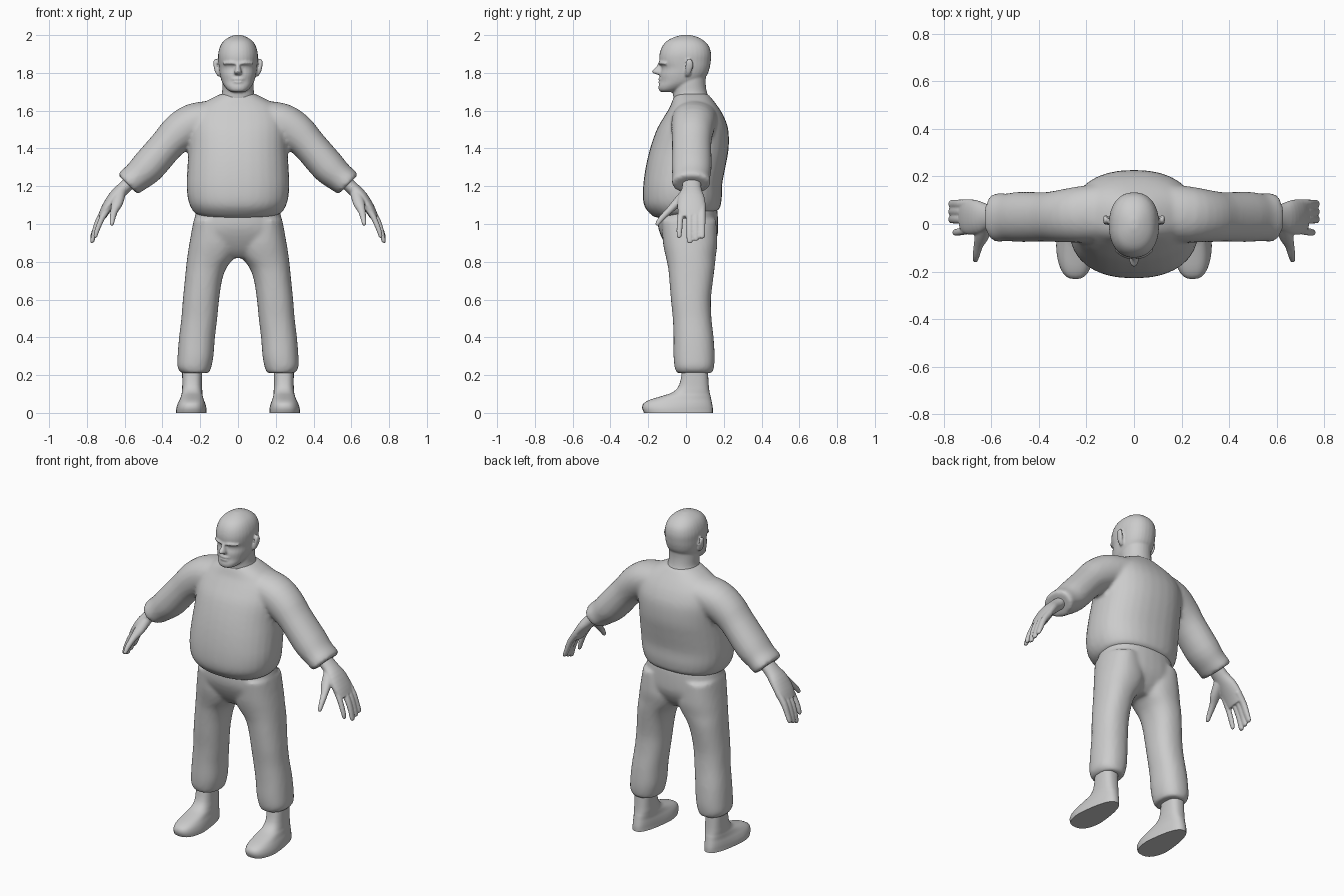
import bpy, bmesh, math
from mathutils import Vector

GREY = bpy.data.materials.new("plain grey")
GREY.diffuse_color = (0.6, 0.6, 0.6, 1)
N = 32


def catmull(rows, k):
    """Insert k smooth steps between consecutive section rows."""
    out = []
    for i in range(len(rows) - 1):
        a, b, c, d = (rows[max(0, min(len(rows) - 1, i + o))] for o in (-1, 0, 1, 2))
        for j in range(k):
            t = j / k
            out.append([0.5 * (2*q + (r - p)*t + (2*p - 5*q + 4*r - s)*t*t + (3*q - p - 3*r + s)*t**3)
                        for p, q, r, s in zip(a, b, c, d)])
    return out + [list(rows[-1])]


def skin(bm, rings):
    """Join rings of points into a closed solid."""
    vs = [[bm.verts.new(p) for p in ring] for ring in rings]
    faces = []
    for a, b in zip(vs, vs[1:]):
        for i in range(len(a)):
            j = (i + 1) % len(a)
            faces.append(bm.faces.new((a[i], a[j], b[j], b[i])))
    faces += [bm.faces.new(vs[0][::-1]), bm.faces.new(vs[-1])]
    bmesh.ops.recalc_face_normals(bm, faces=faces)


def oval(power):
    for i in range(N):
        a = 2 * math.pi * i / N
        c, s = math.cos(a), math.sin(a)
        yield math.copysign(abs(c) ** (2 / power), c), math.copysign(abs(s) ** (2 / power), s)


def stack(bm, rows, power=2.2, k=3, warp=None):
    """Upright solid from rows (z, centre x, half width, front y, back y)."""
    rings = []
    for z, cx, w, f, b in catmull(rows, k):
        ring = [Vector((cx + w*c, (f + b)/2 + (b - f)/2*s, z)) for c, s in oval(power)]
        rings.append([warp(p) for p in ring] if warp else ring)
    skin(bm, rings)


def tube(bm, rows, side=1, power=2.1, k=3, across=(0, 1, 0)):
    """Limb along rows (x, y, z, half thickness, half breadth)."""
    rows = catmull(rows, k)
    pts = [Vector(r[:3]) for r in rows]
    rings = []
    for i, r in enumerate(rows):
        d = (pts[min(i + 1, len(pts) - 1)] - pts[max(i - 1, 0)]).normalized()
        v = Vector(across)
        v = (v - d * v.dot(d)).normalized()
        u = d.cross(v)
        ring = [pts[i] + u*r[3]*c + v*r[4]*s for c, s in oval(power)]
        rings.append([Vector((p.x * side, p.y, p.z)) for p in ring])
    skin(bm, rings)


def blob(bm, centre, size):
    x, y, z = centre
    n = 8
    rows = [(z - size[2]*math.cos(t), x, size[0]*math.sin(t), y - size[1]*math.sin(t), y + size[1]*math.sin(t))
            for t in [math.pi*(i + .3)/(n + .6) for i in range(n + 1)]]
    stack(bm, rows, 2, 1)


def finish(name, bm, voxel=0, smooth=0, angle=50):
    me = bpy.data.meshes.new(name)
    bm.to_mesh(me)
    bm.free()
    ob = bpy.data.objects.new(name, me)
    bpy.context.collection.objects.link(ob)
    me.materials.append(GREY)
    me.shade_smooth()
    if voxel:
        m = ob.modifiers.new("fuse", 'REMESH')
        m.mode, m.voxel_size, m.use_smooth_shade = 'VOXEL', voxel, True
        m = ob.modifiers.new("soften", 'SMOOTH')
        m.factor, m.iterations = 0.5, smooth
    else:
        bpy.context.view_layer.objects.active = ob
        ob.select_set(True)
        bpy.ops.object.shade_smooth_by_angle(angle=math.radians(angle))
        ob.select_set(False)
    return ob


# Sweater: body with a hem that rises towards the back, plus both sleeves
def hem(p):
    p.z += 0.11 * p.y * max(0, min(1, (1.4 - p.z) / 0.3))
    return p


bm = bmesh.new()
stack(bm, [(1.05, 0, .205, -.155, .165), (1.065, 0, .235, -.18, .18), (1.12, 0, .262, -.222, .19),
           (1.2, 0, .272, -.228, .192), (1.3, 0, .268, -.215, .21), (1.4, 0, .262, -.19, .226),
           (1.5, 0, .262, -.155, .224), (1.57, 0, .25, -.115, .2), (1.62, 0, .215, -.085, .17),
           (1.66, 0, .15, -.07, .14), (1.69, 0, .09, -.055, .115)], 2.3, 3, hem)
for s in (1, -1):
    tube(bm, [(.12, .05, 1.565, .09, .12), (.23, .04, 1.535, .105, .118), (.31, .033, 1.485, .102, .11),
              (.375, .03, 1.42, .091, .104), (.475, .03, 1.305, .091, .106), (.535, .028, 1.25, .08, .1),
              (.572, .028, 1.222, .076, .103), (.585, .028, 1.21, .07, .1)], s)
finish("sweater", bm, .012, 5)

# Trousers: hips fused with two legs
bm = bmesh.new()
stack(bm, [(1.09, 0, .215, -.145, .165), (1.0, 0, .238, -.15, .17), (.93, 0, .247, -.13, .165),
           (.86, 0, .2, -.09, .13), (.82, 0, .1, -.05, .09)], 2.3)
for s in (1, -1):
    rows = [(1.02, .04, .235, -.13, .16), (.9, .0, .257, -.122, .166), (.83, .015, .268, -.108, .158),
            (.77, .06, .275, -.095, .152), (.7, .085, .282, -.088, .143), (.6, .1, .292, -.08, .132),
            (.5, .11, .3, -.07, .135), (.4, .122, .312, -.066, .146), (.3, .13, .32, -.066, .152),
            (.24, .142, .32, -.06, .148), (.21, .155, .298, -.048, .138)]
    stack(bm, [(z, s*(a + b)/2, (b - a)/2, f, k) for z, a, b, f, k in rows], 2.3)
finish("trousers", bm, .012, 4)


# Shoes: flat sole, narrow heel, ankle inside the trouser leg
def shoe_warp(s):
    def warp(p):
        t = max(0, min(1, (.12 - p.y) / .22))
        low = max(0, min(1, (.12 - p.z) / .1))
        k = 1 - .3 * (1 - t) * low
        return Vector((s * (.245 + (p.x - .245) * k), p.y, max(0, p.z)))
    return warp


for s, name in ((1, "left_shoe"), (-1, "right_shoe")):
    bm = bmesh.new()
    stack(bm, [(0, .247, .083, -.222, .142), (.025, .247, .081, -.232, .142), (.05, .246, .074, -.225, .138),
               (.07, .245, .066, -.19, .134), (.09, .244, .06, -.125, .13), (.11, .243, .055, -.07, .125),
               (.15, .243, .052, -.035, .12), (.24, .243, .053, -.018, .115)], 2.6, 3, shoe_warp(s))
    finish(name, bm)

# Hands: palm with joined fingers, separate index finger and thumb
for s, name in ((1, "left_hand"), (-1, "right_hand")):
    bm = bmesh.new()
    tube(bm, [(.555, .03, 1.235, .035, .05), (.61, .03, 1.185, .035, .052), (.655, .028, 1.14, .034, .07),
              (.695, .03, 1.085, .028, .075), (.72, .035, 1.04, .022, .068)], s)
    for i in range(3):
        y = .02 + i * .032
        tip = .9 + .012 * i
        tube(bm, [(.69, y, 1.09, .02, .02), (.732, y, 1.03, .017, .019), (.757, y, .97, .014, .018),
                  (.771, y, tip + .01, .011, .016), (.772, y, tip, .006, .01)], s)
    tube(bm, [(.68, -.02, 1.1, .02, .02), (.72, -.03, 1.03, .015, .016), (.745, -.035, .97, .013, .015),
              (.755, -.036, .935, .01, .012), (.757, -.036, .925, .005, .006)], s)
    tube(bm, [(.625, .0, 1.16, .03, .03), (.64, -.05, 1.11, .024, .03), (.655, -.09, 1.07, .018, .02),
              (.664, -.13, 1.03, .015, .015), (.668, -.152, 1.0, .011, .011), (.669, -.157, .993, .005, .005)],
         s, across=(1, 0, 0))
    finish(name, bm, .005, 3)

# Head: skull and jaw, neck, nose, brows, lips and ears
bm = bmesh.new()
stack(bm, [(1.698, 0, .03, -.13, -.06), (1.708, 0, .052, -.143, -.03), (1.73, 0, .072, -.145, .03),
           (1.755, 0, .086, -.138, .08), (1.79, 0, .096, -.138, .112), (1.825, 0, .101, -.13, .125),
           (1.86, 0, .104, -.141, .131), (1.9, 0, .105, -.14, .133), (1.94, 0, .095, -.126, .122),
           (1.97, 0, .075, -.1, .095), (1.99, 0, .045, -.06, .06), (2.001, 0, .015, -.02, .02)], 2.25)
stack(bm, [(1.6, 0, .1, -.06, .14), (1.66, 0, .094, -.066, .125), (1.7, 0, .084, -.07, .11),
           (1.75, 0, .083, -.07, .104), (1.8, 0, .08, -.06, .108)], 2.1)
stack(bm, [(1.788, 0, .012, -.14, -.1), (1.797, 0, .021, -.171, -.1), (1.81, 0, .019, -.181, -.1),
           (1.83, 0, .013, -.16, -.1), (1.855, 0, .012, -.145, -.1)], 2.1)
blob(bm, (0, -.133, 1.767), (.034, .014, .008))
blob(bm, (0, -.133, 1.751), (.03, .014, .008))
for s in (1, -1):
    tube(bm, [(.008, -.13, 1.85, .009, .016), (.04, -.127, 1.853, .009, .016), (.075, -.1, 1.85, .007, .014)], s)
    tube(bm, [(.097, .008, 1.785, .009, .012), (.11, .012, 1.805, .011, .016), (.119, .017, 1.835, .01, .021),
              (.121, .018, 1.86, .009, .018), (.115, .016, 1.872, .006, .01)], s)
finish("head", bm, .006, 3)
